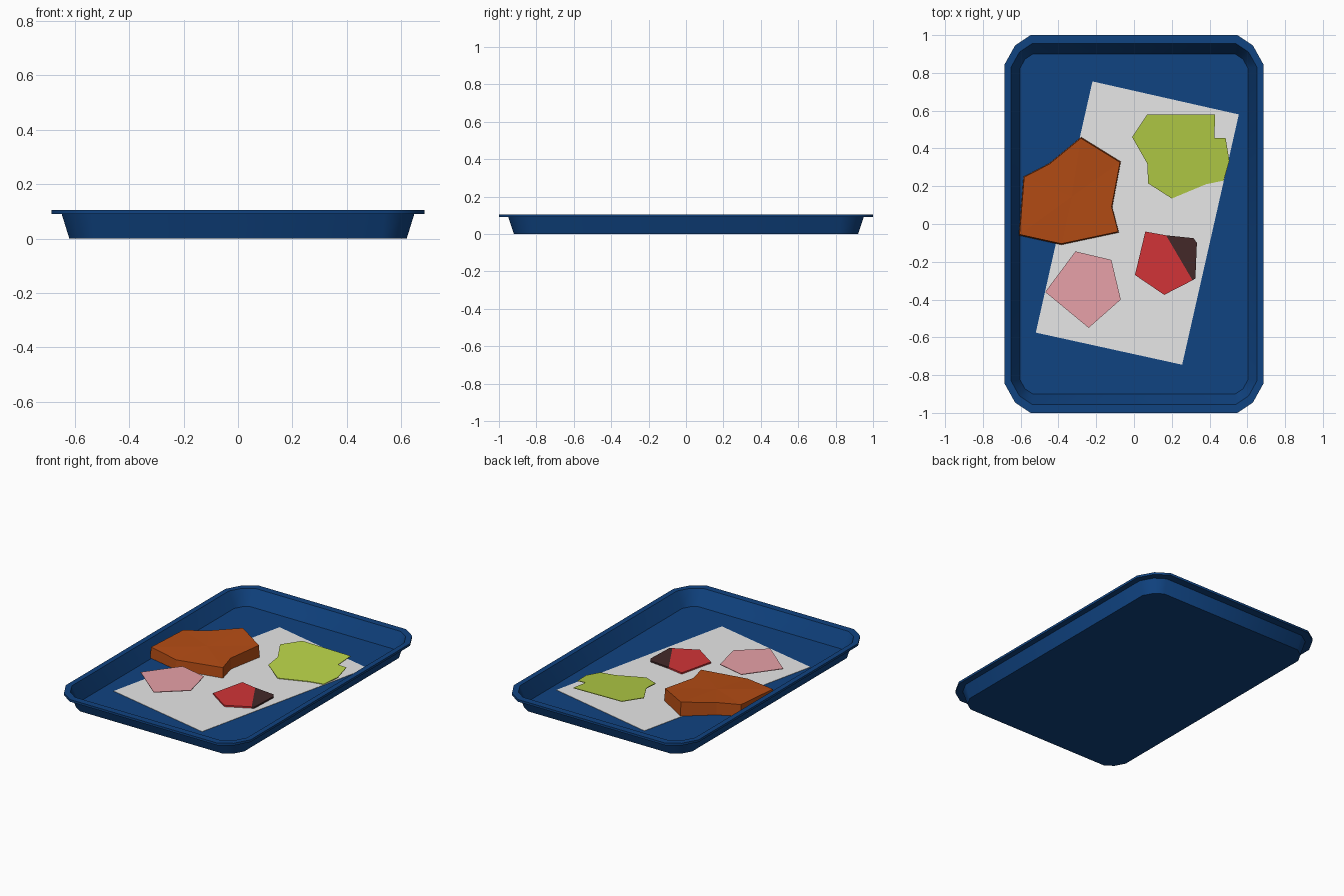
import bpy, bmesh

if "Cube" in bpy.data.objects:
    bpy.data.objects.remove(bpy.data.objects["Cube"])


def material(name, rgb):
    m = bpy.data.materials.new(name)
    m.diffuse_color = (*rgb, 1)
    m.use_nodes = True
    m.node_tree.nodes["Principled BSDF"].inputs["Base Color"].default_value = m.diffuse_color
    return m


def finish(bm, name, mat, smooth=None):
    bmesh.ops.recalc_face_normals(bm, faces=bm.faces)
    me = bpy.data.meshes.new(name)
    bm.to_mesh(me)
    bm.free()
    ob = bpy.data.objects.new(name, me)
    bpy.context.collection.objects.link(ob)
    me.materials.append(mat)
    if smooth:
        bpy.ops.object.select_all(action='DESELECT')
        ob.select_set(True)
        bpy.context.view_layer.objects.active = ob
        bpy.ops.object.shade_smooth_by_angle(angle=smooth)
    return ob


def loft(bm, rings):
    """Join equal-length rings of points and cap both ends."""
    loops = [[bm.verts.new(p) for p in ring] for ring in rings]
    n = len(loops[0])
    for a, b in zip(loops, loops[1:]):
        for i in range(n):
            j = (i + 1) % n
            bm.faces.new((a[i], a[j], b[j], b[i]))
    bm.faces.new(loops[0][::-1])
    bm.faces.new(loops[-1])


def slab(name, top, mat, thick=0.004):
    bm = bmesh.new()
    loft(bm, [[(x, y, z - thick) for x, y, z in top], top])
    return finish(bm, name, mat)


def flat(pts, z):
    return [(x, y, z) for x, y in pts]


def tray_ring(hx, hy, c, z):
    """Rectangle with two-segment rounded corners."""
    q = [(hx, hy - c * 1.12), (hx - c * .4, hy - c * .4), (hx - c, hy)]
    return flat(q + [(-x, y) for x, y in q[::-1]] + [(-x, -y) for x, y in q]
                + [(x, -y) for x, y in q[::-1]], z)


blue = material("tray blue", (.005, .056, .22))
white = material("paper white", (.8, .8, .8))
brown = material("crust brown", (.456, .072, .007))
green = material("leaf green", (.468, .63, .063))
red = material("tomato red", (.638, .034, .038))
dark = material("dark bite", (.056, .022, .022))
pink = material("ham pink", (.8, .356, .392))

# tray: underside, flared wall, lip, inner wall, floor
bm = bmesh.new()
loft(bm, [tray_ring(*r) for r in (
    (.62, .92, .09, 0), (.648, .95, .11, .09), (.685, 1, .138, .09),
    (.685, 1, .138, .105), (.65, .955, .11, .105), (.604, .9, .068, .004))])
finish(bm, "tray", blue, .7)

# paper liner
slab("paper_liner", flat([(-.52, -.575), (.255, -.745), (.555, .58), (-.22, .755)], .007),
     white, .002)

# thick crust piece, rising to the back, top slightly drawn in
crust = [(-.28, .46), (-.45, .32), (-.585, .25), (-.61, -.06),
         (-.385, -.11), (-.08, -.045), (-.115, .09), (-.07, .33)]
heights = [.1, .09, .085, .08, .072, .076, .08, .088]
bm = bmesh.new()
top = [(-.34 + (x + .34) * .985, .17 + (y - .17) * .98, z)
       for (x, y), z in zip(crust, heights)]
loft(bm, [flat(crust, .008), top])
bm.faces.ensure_lookup_table()
bmesh.ops.poke(bm, faces=[bm.faces[-1]])
peak = max(bm.verts, key=lambda v: v.index if v.index >= 0 else 0)
finish(bm, "crust_piece", brown)

# tilted leaf, high at the back and left
slab("leaf", [(.07, .58, .06), (-.01, .46, .06), (.07, .32, .05), (.075, .215, .04),
              (.2, .135, .015), (.38, .21, .012), (.475, .23, .012), (.505, .335, .025),
              (.485, .455, .04), (.425, .455, .043), (.43, .58, .055)], green)

# tomato slice with dark corner
slab("tomato_slice", flat([(.06, -.04), (.005, -.27), (.16, -.375), (.31, -.298),
                           (.17, -.06)], .017), red, .01)
slab("tomato_dark_corner", flat([(.17, -.06), (.31, -.298), (.325, -.288),
                                 (.333, -.1), (.315, -.075)], .017), dark, .01)

# ham slice, resting slightly above the paper
slab("ham_slice", flat([(-.31, -.145), (-.47, -.36), (-.24, -.55),
                        (-.07, -.4), (-.12, -.19)], .065), pink)
